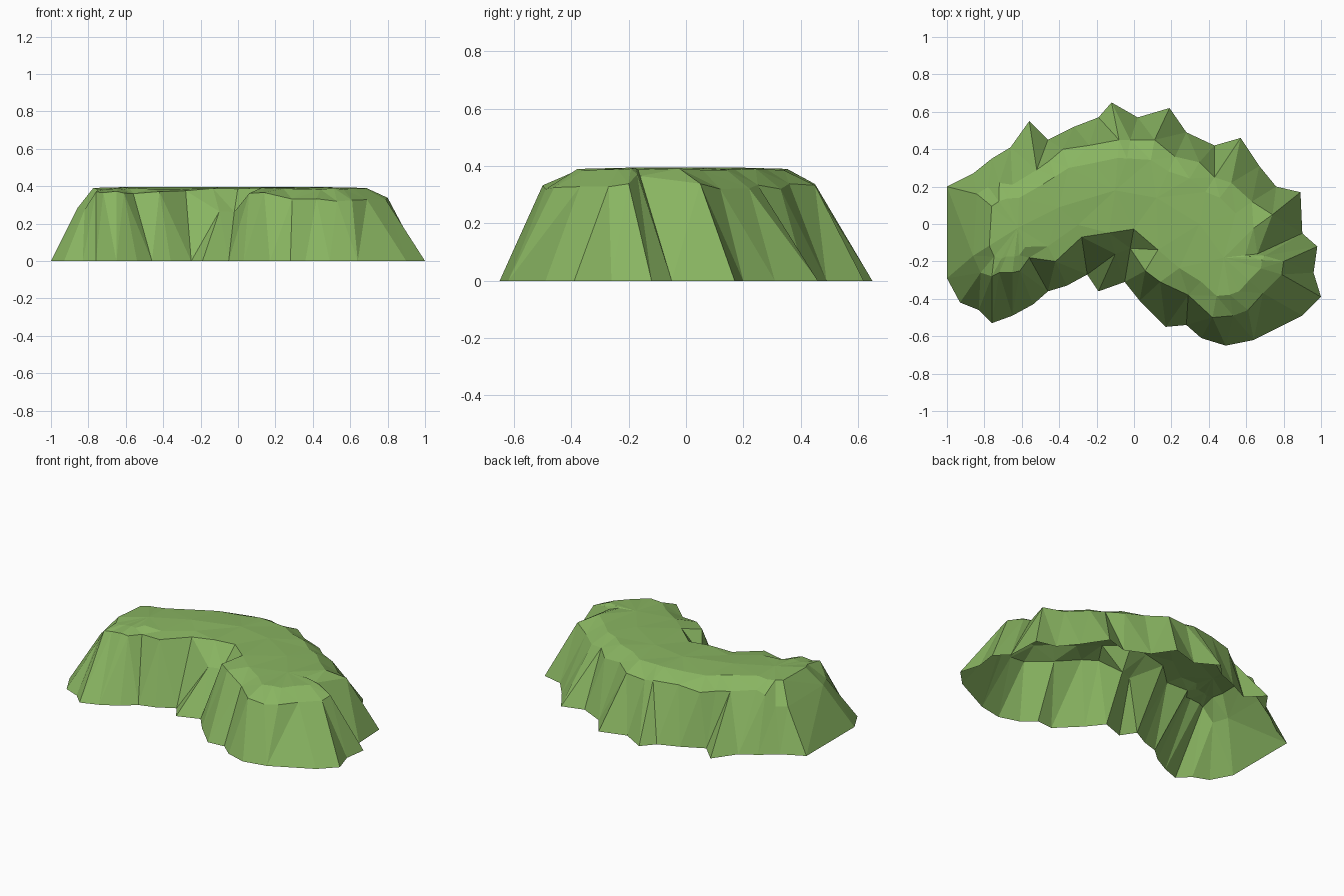
import bpy
import bmesh
import random
from mathutils import Vector
from mathutils.geometry import intersect_point_line

if "Cube" in bpy.data.objects:
    bpy.data.objects.remove(bpy.data.objects["Cube"], do_unlink=True)

random.seed(4)

# Ground outline of the hill, in hundredths, clockwise from the left end
FOOT = [
    (-100, 20), (-86, 27), (-76, 35), (-66, 41), (-56, 55), (-46, 45),
    (-32, 52), (-19, 57), (-12, 65), (2, 57), (19, 62), (28, 49),
    (43, 42), (57, 46), (67, 31), (76, 20), (89, 17), (90, -5),
    (98, -12), (96, -26), (100, -39), (90, -49), (64, -62), (49, -65),
    (36, -61), (28, -54), (17, -55), (3, -41), (-5, -31), (-19, -36),
    (-25, -27), (-36, -33), (-46, -36), (-54, -43), (-65, -49),
    (-76, -53), (-83, -46), (-93, -42), (-100, -29),
]

# Shoulder outline where the steep wall ends, one point per foot point
SHOULDER = [
    (-84, 16), (-78, 20), (-72, 22), (-65, 21), (-52, 29), (-45, 34),
    (-38, 40), (-24, 42), (-8, 45), (-2, 45), (11, 45), (22, 36),
    (35, 33), (43, 25), (52, 22), (63, 12), (74, 5), (66, -16),
    (70, -17), (80, -20), (79, -27), (69, -37), (61, -46), (53, -49),
    (42, -50), (29, -38), (14, -31), (6, -25), (-2, -13), (-10, -16),
    (-28, -7), (-42, -20), (-56, -18), (-61, -25), (-65, -26),
    (-72, -26), (-76, -28), (-82, -26), (-86, -17),
]

# Curved ridge line that the plateau follows
SPINE = [Vector((x, y, 0)) / 100 for x, y in
         [(-62, -2), (-40, 9), (-10, 18), (12, 14), (35, 0), (48, -18)]]


def nearest_on_spine(p):
    """Closest point of the ridge line to p, in plan."""
    options = []
    for a, b in zip(SPINE, SPINE[1:]):
        t = intersect_point_line(p, a, b)[1]
        options.append(a.lerp(b, max(0, min(1, t))))
    return min(options, key=lambda q: (q - p).length)


def shoulder_height(p):
    """Low left end and front spur, tall hollow sides."""
    if p.x < -0.77:
        base = 0.27
    elif -0.11 < p.x < 0 and -0.2 < p.y < -0.1:
        base = 0.27
    elif p.y < -0.02 and p.x < 0.2:
        base = 0.37
    elif 0.6 < p.x < 0.72 and -0.2 < p.y < -0.1:
        base = 0.37
    else:
        base = 0.33
    return base + random.uniform(-0.012, 0.012)


def make_material(name, colour):
    mat = bpy.data.materials.new(name)
    mat.use_nodes = True
    mat.diffuse_color = colour
    shader = mat.node_tree.nodes["Principled BSDF"]
    shader.inputs["Base Color"].default_value = colour
    shader.inputs["Roughness"].default_value = 0.9
    return mat


def bridge(bm, lower, upper):
    """Outward-facing band between two clockwise rings."""
    count = len(lower)
    for i in range(count):
        j = (i + 1) % count
        bm.faces.new((lower[i], upper[i], upper[j], lower[j]))


# Rings: foot, shoulder, plateau rim and the shared ridge points
foot_points = [Vector((x, y, 0)) / 100 for x, y in FOOT]
shoulder_points, rim_points, ridge_points = [], [], []
for x, y in SHOULDER:
    flat = Vector((x, y, 0)) / 100
    ridge = min(SPINE, key=lambda q: (q - flat).length).copy()
    rim = flat.lerp(nearest_on_spine(flat), 0.36)
    rim.z = 0.387 + random.uniform(-0.005, 0.005)
    ridge.z = 0.395
    flat.z = shoulder_height(flat)
    shoulder_points.append(flat)
    rim_points.append(rim)
    ridge_points.append(ridge)

# Bands from the ground up to the closed ridge; the underside stays open
bm = bmesh.new()
rings = [[bm.verts.new(p) for p in points] for points in
         (foot_points, shoulder_points, rim_points, ridge_points)]
for lower, upper in zip(rings, rings[1:]):
    bridge(bm, lower, upper)
bmesh.ops.remove_doubles(bm, verts=rings[-1], dist=0.002)
bmesh.ops.triangulate(bm, faces=bm.faces[:])

mesh = bpy.data.meshes.new("grass_hill")
bm.to_mesh(mesh)
bm.free()
mesh.materials.append(make_material("grass green", (0.25, 0.46, 0.12, 1)))
hill = bpy.data.objects.new("grass_hill", mesh)
bpy.context.scene.collection.objects.link(hill)
